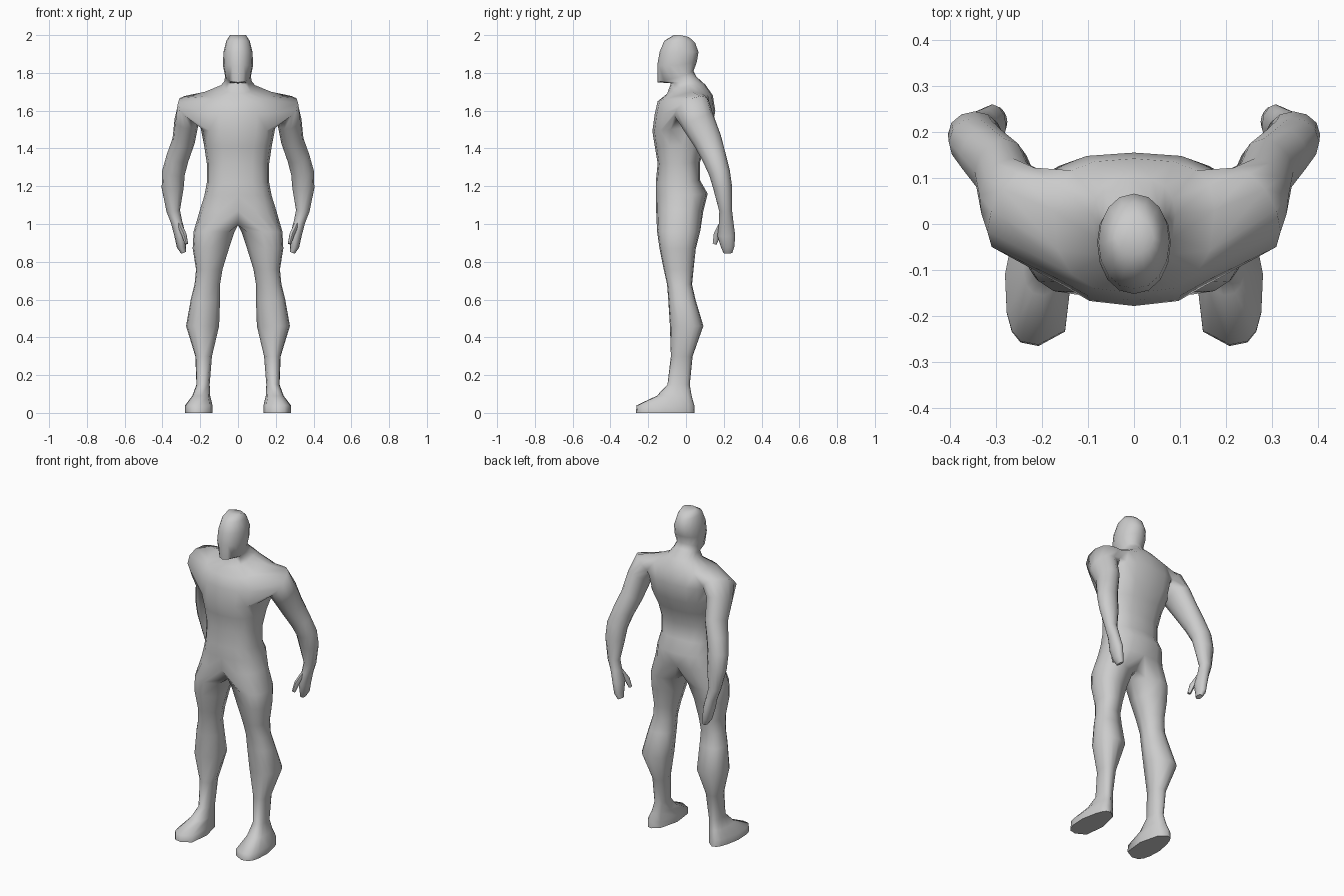
import bpy, bmesh
from math import sin, cos, pi
from mathutils import Vector

if "Cube" in bpy.data.objects:
    bpy.data.objects.remove(bpy.data.objects["Cube"])

bm = bmesh.new()


def spow(v, p):
    return (1 if v >= 0 else -1) * abs(v) ** p


def stitch(a, b, closed=True):
    """Quads between two rings of equal length."""
    faces, n = [], len(a)
    for i in range(n if closed else n - 1):
        j = (i + 1) % n
        faces.append(bm.faces.new((a[i], a[j], b[j], b[i])))
    return faces


def best_match(a, b):
    """Rotate or reverse ring b so that it lines up with ring a."""
    options = []
    for ring in (b, b[::-1]):
        options += [ring[k:] + ring[:k] for k in range(len(b))]
    return min(options, key=lambda r: sum((p.co - q.co).length_squared for p, q in zip(a, r)))


def half_ring(zf, zs, zb, w, yf, ys, yb, p):
    """Half a body section: front middle, round the side, to back middle."""
    ring = []
    for i in range(9):
        t = -pi / 2 + pi * i / 8
        s = spow(sin(t), p)
        x = 0 if i in (0, 8) else w * spow(cos(t), p)
        y = ys + abs(s) * ((yb if s > 0 else yf) - ys)
        z = zs + abs(s) * ((zb if s > 0 else zf) - zs)
        ring.append(bm.verts.new((x, y, z)))
    return ring


def leg_ring(z, x0, x1, y0, y1, p=0.85, heel=0.0):
    """Closed section: 9 points outside, 3 inside."""
    ts = [-pi / 2 + pi * i / 8 for i in range(9)] + [pi * k / 4 for k in (3, 4, 5)]
    ring = []
    for t in ts:
        c, s = spow(cos(t), p), spow(sin(t), p)
        x = (x0 + x1) / 2 + c * (x1 - x0) / 2 * (1 - heel * max(s, 0))
        ring.append(bm.verts.new((x, (y0 + y1) / 2 + s * (y1 - y0) / 2, z)))
    return ring


def tube(sections, before, n=12):
    """Rings square to a path of (x, y, z, radius along y, radius across)."""
    pts = [Vector(before)] + [Vector(s[:3]) for s in sections]
    pts.append(pts[-1] * 2 - pts[-2])
    rings = []
    for i, s in enumerate(sections):
        d = (pts[i + 2] - pts[i]).normalized()
        u = Vector((0, 1, 0))
        u = (u - d * d.dot(u)).normalized()
        v = d.cross(u)
        rings.append([bm.verts.new(pts[i + 1] + u * s[3] * cos(2 * pi * k / n)
                                   + v * s[4] * sin(2 * pi * k / n)) for k in range(n)])
    for a, b in zip(rings, rings[1:]):
        stitch(a, b)
    bm.faces.new(rings[-1])
    return rings


# Head, neck and torso, from the crown down
trunk = [half_ring(*r) for r in (
    (2.00, 2.00, 1.99, .042, -.065, -.03, .015, 1),
    (1.97, 1.97, 1.96, .062, -.115, -.04, .048, 1),
    (1.91, 1.91, 1.91, .077, -.140, -.04, .066, .95),
    (1.84, 1.84, 1.86, .080, -.152, -.04, .058, .95),
    (1.75, 1.78, 1.81, .068, -.150, -.03, .040, 1),
    (1.745, 1.755, 1.78, .073, -.080, .00, .055, .9),
    (1.69, 1.735, 1.735, .090, -.100, .02, .105, .9),
    (1.65, 1.70, 1.68, .175, -.150, .03, .142, .75),
    (1.58, 1.60, 1.60, .210, -.166, .03, .155, .75),
    (1.49, 1.51, 1.50, .198, -.178, .01, .138, .75),
    (1.41, 1.42, 1.42, .180, -.165, -.02, .105, .8),
    (1.32, 1.32, 1.33, .165, -.150, -.03, .075, .8),
    (1.22, 1.22, 1.23, .165, -.160, -.03, .075, .8),
    (1.15, 1.15, 1.16, .178, -.160, -.03, .115, .8),
    (1.07, 1.08, 1.07, .200, -.158, -.03, .092, .8))]
bm.faces.new(trunk[0])
rows = [stitch(a, b, False) for a, b in zip(trunk, trunk[1:])]

# Legs, sharing the lower torso edge and the crotch points
crotch = [bm.verts.new((0, y, .995)) for y in (.03, -.035, -.10)]
legs = [trunk[-1] + crotch] + [leg_ring(*r) for r in (
    (.96, .018, .235, -.153, .075),
    (.87, .048, .240, -.140, .052),
    (.76, .082, .222, -.118, .040),
    (.68, .095, .230, -.100, .032),
    (.60, .095, .250, -.094, .050),
    (.46, .100, .275, -.085, .092),
    (.30, .138, .226, -.080, .035),
    (.15, .150, .220, -.098, .020),
    # feet
    (.09, .147, .242, -.155, .030, .7, .2),
    (.04, .135, .280, -.262, .044, .65, .35),
    (.00, .135, .280, -.265, .046, .65, .35))]
for a, b in zip(legs, legs[1:]):
    stitch(a, b)
bm.faces.new(legs[-1])

# Shoulder opening in the side of the chest
hole = trunk[7][2:7] + [trunk[8][6]] + trunk[9][2:7][::-1] + [trunk[8][2]]
bmesh.ops.delete(bm, geom=rows[7][2:6] + rows[8][2:6], context='FACES')

# Arm and hand
arm = tube((
    (.250, .030, 1.612, .105, .080),
    (.272, .062, 1.545, .090, .065),
    (.288, .115, 1.440, .076, .060),
    (.320, .150, 1.350, .064, .060),
    (.342, .178, 1.270, .056, .061),
    (.346, .195, 1.190, .050, .058),
    (.343, .210, 1.070, .034, .036),
    (.325, .213, 1.010, .038, .030),
    (.307, .213, .940, .047, .030),
    (.300, .221, .880, .036, .024),
    (.288, .222, .848, .024, .014)), (.16, -.03, 1.67))
stitch(hole, best_match(hole, arm[0]))

# Thumb
tube(((.312, .195, 1.00, .020, .016), (.286, .165, .945, .019, .015),
      (.273, .152, .895, .011, .010)), (.32, .21, 1.03), 6)

bmesh.ops.recalc_face_normals(bm, faces=bm.faces)
mesh = bpy.data.meshes.new("body")
bm.to_mesh(mesh)
bm.free()
body = bpy.data.objects.new("body", mesh)
bpy.context.collection.objects.link(body)
bpy.context.view_layer.objects.active = body
body.select_set(True)

# Mirror to the other side and shade smooth
mirror = body.modifiers.new("mirror", 'MIRROR')
mirror.use_clip = True
mirror.merge_threshold = 0.001
bpy.ops.object.modifier_apply(modifier="mirror")
bpy.ops.object.shade_smooth_by_angle(angle=1.1)
